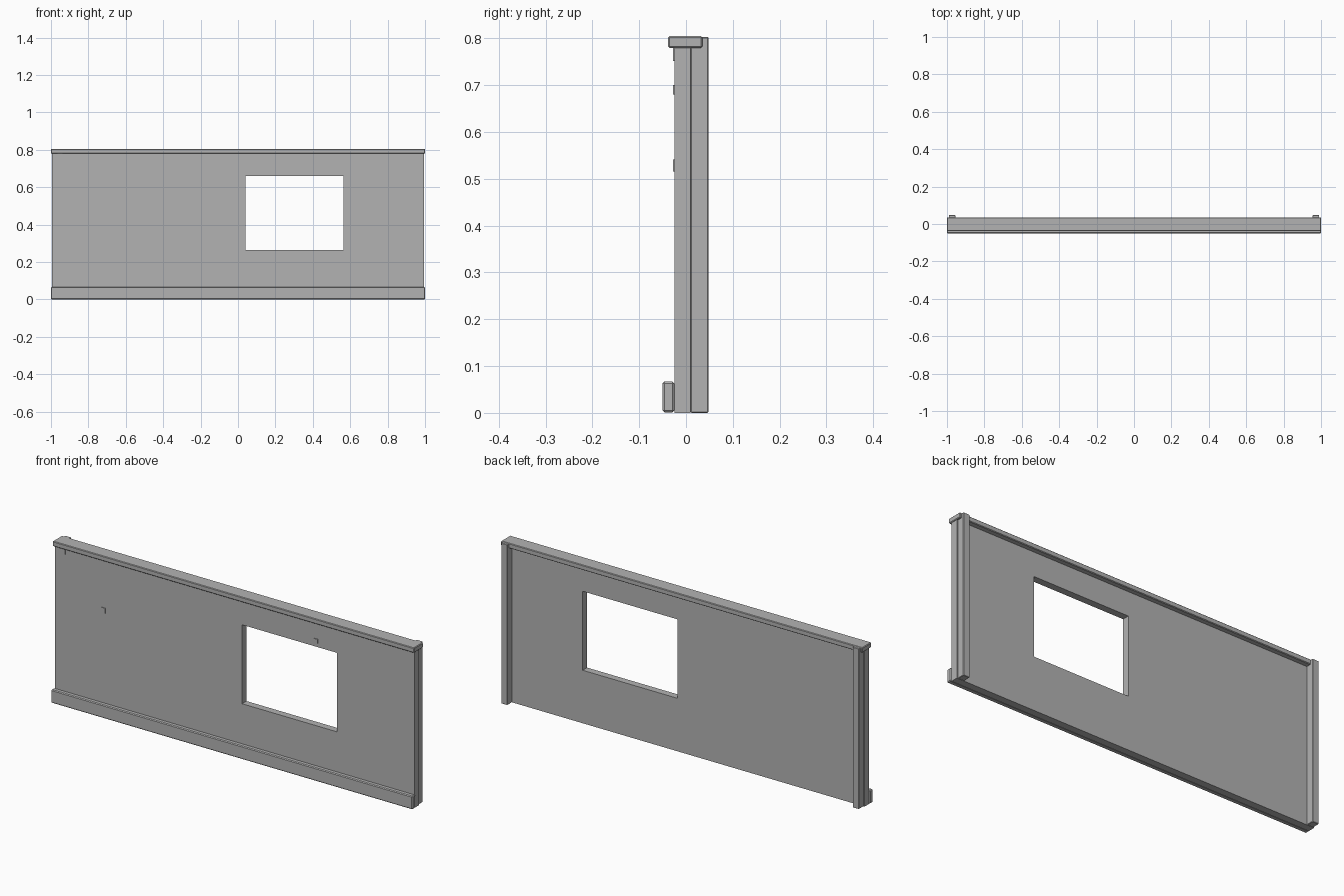
import bpy, bmesh

cube = bpy.data.objects.get("Cube")
if cube:
    bpy.data.objects.remove(cube, do_unlink=True)

grey = bpy.data.materials.new("wall_grey")
grey.use_nodes = True
grey.diffuse_color = (0.45, 0.45, 0.45, 1)
grey.node_tree.nodes["Principled BSDF"].inputs["Base Color"].default_value = grey.diffuse_color


def finish(name, bm, bevel=0):
    bmesh.ops.recalc_face_normals(bm, faces=bm.faces)
    mesh = bpy.data.meshes.new(name)
    bm.to_mesh(mesh)
    bm.free()
    mesh.materials.append(grey)
    obj = bpy.data.objects.new(name, mesh)
    bpy.context.collection.objects.link(obj)
    if bevel:
        mod = obj.modifiers.new("edge_bevel", 'BEVEL')
        mod.width = bevel
        mod.segments = 1
    return obj


def box(name, x, y, z, bevel=0):
    """Box from (low, high) ranges on each axis."""
    bm = bmesh.new()
    bmesh.ops.create_cube(bm, size=1)
    for v in bm.verts:
        v.co = [lo + (c + 0.5) * (hi - lo) for c, (lo, hi) in zip(v.co, (x, y, z))]
    return finish(name, bm, bevel)


# Wall panel: a grid of cells with the window cell left out, then extruded
FRONT, BACK = -0.025, 0.01
xs = (-0.995, 0.04, 0.565, 0.995)
zs = (0, 0.265, 0.66, 0.785)
bm = bmesh.new()
grid = [[bm.verts.new((x, FRONT, z)) for z in zs] for x in xs]
for i in range(3):
    for j in range(3):
        if (i, j) != (1, 1):
            bm.faces.new((grid[i][j], grid[i + 1][j], grid[i + 1][j + 1], grid[i][j + 1]))
result = bmesh.ops.extrude_face_region(bm, geom=bm.faces[:], use_keep_orig=True)
for v in result["geom"]:
    if isinstance(v, bmesh.types.BMVert):
        v.co.y = BACK
finish("wall_panel", bm)

# Top cap and baseboard
box("top_cap", (-1, 1), (-0.038, 0.035), (0.78, 0.805), 0.003)
box("baseboard", (-1, 1), (-0.05, FRONT), (0.001, 0.067), 0.004)

# Posts behind both ends
for side, sign in (("left", 1), ("right", -1)):
    box(side + "_post", sorted((sign * 0.955, sign * 0.99)), (BACK, 0.048), (0, 0.803), 0.002)

# Small thin plates on the front face
for name, x, z, size in (("upper", -0.965, 0.752, 0.028),
                         ("window", 0.44, 0.68, 0.02),
                         ("middle", -0.74, 0.516, 0.025)):
    box(name + "_plate", (x, x + size), (FRONT - 0.003, FRONT), (z, z + size))
